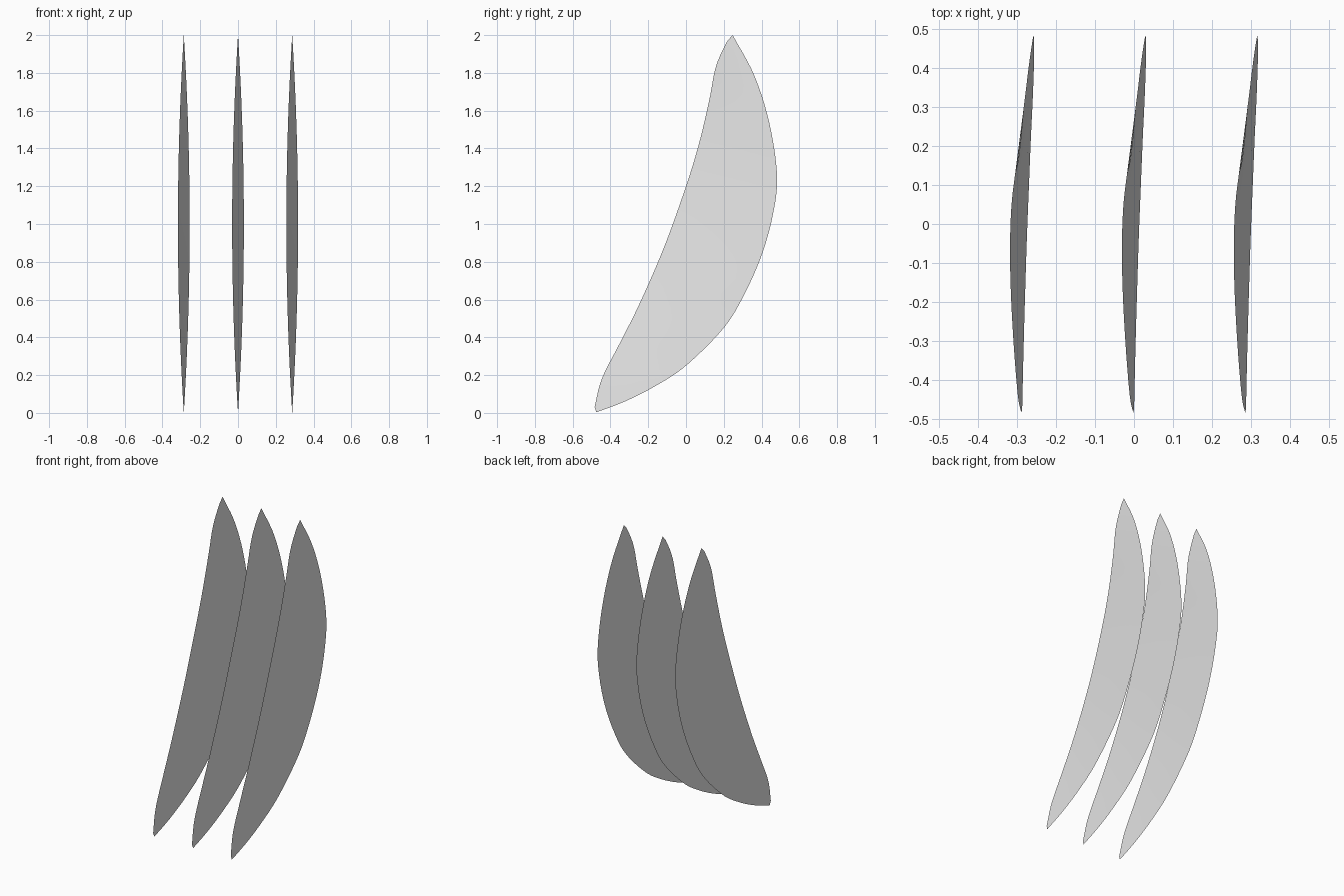
import bpy
import bmesh
from mathutils import Vector

cube = bpy.data.objects.get("Cube")
if cube:
    bpy.data.objects.remove(cube)

SPACING = 0.287   # gap between neighbouring blades
TWIST = 0.031     # sideways lean of each edge at mid height
ROWS, COLS = 48, 6

# Edge outlines as (y, z), bottom tip to top tip
FRONT = [(-.484, .03), (-.446, .18), (-.35, .37), (-.245, .58), (-.115, .88), (0, 1.2),
         (.07, 1.43), (.124, 1.66), (.16, 1.84), (.228, 1.985), (.247, 2)]
BACK = [(-.475, .003), (-.325, .06), (-.166, .14), (0, .25), (.2, .45), (.31, .63),
        (.404, .845), (.462, 1.06), (.482, 1.26), (.44, 1.54), (.36, 1.79), (.247, 2)]


def smooth_edge(points, count):
    """Resample a smooth curve through the points at even spacing."""
    p = [Vector(q) for q in points]
    p = [2 * p[0] - p[1]] + p + [2 * p[-1] - p[-2]]
    fine = []
    for a, b, c, d in zip(p, p[1:], p[2:], p[3:]):
        for i in range(20):
            t = i / 20
            fine.append(b + 0.5 * t * (c - a + t * (2*a - 5*b + 4*c - d + t * (3*(b - c) + d - a))))
    fine.append(p[-2])
    lengths = [0]
    for a, b in zip(fine, fine[1:]):
        lengths.append(lengths[-1] + (b - a).length)
    out, k = [], 0
    for i in range(count + 1):
        s = lengths[-1] * i / count
        while k < len(fine) - 2 and lengths[k + 1] < s:
            k += 1
        f = (s - lengths[k]) / (lengths[k + 1] - lengths[k])
        out.append(fine[k].lerp(fine[k + 1], min(f, 1)))
    return out


def lean(point, side):
    """Place an edge point, leaning sideways most at mid height."""
    y, z = point
    return Vector((side * TWIST * max(0, 1 - (z - 1) ** 2), y, z))


grey = bpy.data.materials.new("light grey")
grey.use_nodes = True
colour = (0.8, 0.8, 0.8, 1)
grey.diffuse_color = colour
grey.node_tree.nodes["Principled BSDF"].inputs["Base Color"].default_value = colour

# Thin twisted sheet spanning the two edges
bm = bmesh.new()
rows = []
for f, b in zip(smooth_edge(FRONT, ROWS), smooth_edge(BACK, ROWS)):
    start, end = lean(f, -1), lean(b, 1)
    rows.append([bm.verts.new(start.lerp(end, j / COLS)) for j in range(COLS + 1)])
for low, high in zip(rows, rows[1:]):
    for j in range(COLS):
        bm.faces.new((low[j], low[j + 1], high[j + 1], high[j]))
bmesh.ops.remove_doubles(bm, verts=bm.verts[:], dist=0.0002)
for face in bm.faces:
    face.smooth = True
mesh = bpy.data.meshes.new("blade")
bm.to_mesh(mesh)
bm.free()
mesh.materials.append(grey)

# Three matching blades side by side
for name, step in (("right_blade", -1), ("middle_blade", 0), ("left_blade", 1)):
    blade = bpy.data.objects.new(name, mesh)
    blade.location.x = step * SPACING
    bpy.context.collection.objects.link(blade)
